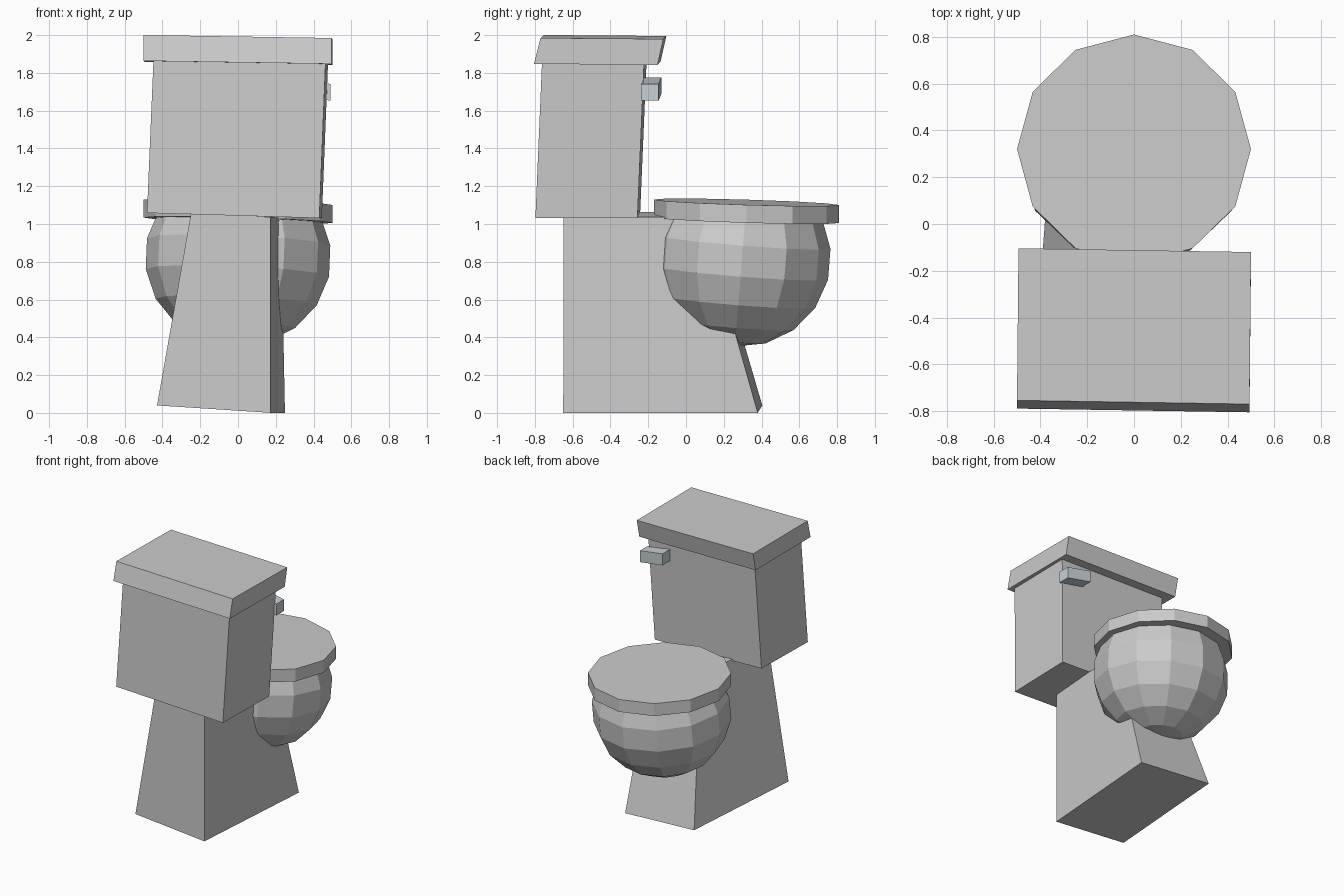
import bpy, bmesh
from math import radians, sin, cos, pi
from mathutils import Matrix, Euler

if "Cube" in bpy.data.objects:
    bpy.data.objects.remove(bpy.data.objects["Cube"])


def finish(name, bm):
    bmesh.ops.recalc_face_normals(bm, faces=bm.faces[:])
    mesh = bpy.data.meshes.new(name)
    bm.to_mesh(mesh)
    bm.free()
    ob = bpy.data.objects.new(name, mesh)
    bpy.context.collection.objects.link(ob)
    return ob


def loft(name, rings):
    """Join rings with equal point counts by quads and cap both ends."""
    bm = bmesh.new()
    loops = [[bm.verts.new(p) for p in ring] for ring in rings]
    n = len(loops[0])
    for a, b in zip(loops, loops[1:]):
        for i in range(n):
            j = (i + 1) % n
            bm.faces.new((a[i], a[j], b[j], b[i]))
    bm.faces.new(loops[0][::-1])
    bm.faces.new(loops[-1])
    return finish(name, bm)


def block(name, bottom, top, xy=0.0, yx=0.0, zx=0.0, zy=0.0):
    """Crooked box from two (x0, x1, y0, y1, z) rectangles plus slight skews."""
    rings = []
    for x0, x1, y0, y1, z in (bottom, top):
        cx, cy = (x0 + x1) / 2, (y0 + y1) / 2
        rings.append([(x + xy * (y - cy), y + yx * (x - cx),
                       z + zx * (x - cx) + zy * (y - cy))
                      for x, y in ((x0, y0), (x1, y0), (x1, y1), (x0, y1))])
    return loft(name, rings)


def circle(rx, ry, z, n=12):
    return [(rx * cos(2 * pi * i / n), ry * sin(2 * pi * i / n), z) for i in range(n)]


# Cistern and its lid, leaning slightly
block("tank", (-.475, .437, -.79, -.25, 1.045), (-.44, .47, -.755, -.215, 1.87),
      xy=.025, yx=-.016, zx=-.03)
block("tank_lid", (-.497, .497, -.797, -.143, 1.853), (-.497, .497, -.762, -.112, 1.99),
      xy=.01, yx=-.016, zx=-.016, zy=-.008)

# Tapered, twisted pedestal
block("pedestal", (-.39, .21, -.638, .392, .02), (-.22, .20, -.64, .095, 1.05),
      xy=.075, yx=-.04, zx=-.065)

# Bowl: tilted faceted sphere cut off under the seat cover
bowl = loft("bowl", [circle(.493 * sin(radians(a)), .472 * sin(radians(a)),
                            -.473 * cos(radians(a))) for a in range(20, 121, 20)])
bm = bmesh.new()
bm.from_mesh(bowl.data)
base = min(bm.faces, key=lambda f: f.calc_center_median().z)
bmesh.ops.poke(bm, faces=[base], offset=.473 * (1 - cos(radians(20))))
bm.to_mesh(bowl.data)
bm.free()
bowl.data.transform(Matrix.Translation((0, .295, .823))
                    @ Euler((radians(-4.5), radians(2.4), 0)).to_matrix().to_4x4())

# Closed seat cover
loft("seat_cover", [[(x, y + .32, h - .028 * x - .03 * y)
                     for x, y, h in circle(.5, .49, z)] for z in (1.02, 1.115)])

# Flush handle on the tank
handle = block("flush_handle", (.29, .49, -.23, -.138, 1.67), (.29, .49, -.23, -.138, 1.758),
               yx=-.07, zx=-.17)
metal = bpy.data.materials.new("metal")
metal.diffuse_color = (.58, .64, .67, 1)
metal.use_nodes = True
metal.node_tree.nodes["Principled BSDF"].inputs["Base Color"].default_value = metal.diffuse_color
handle.data.materials.append(metal)
